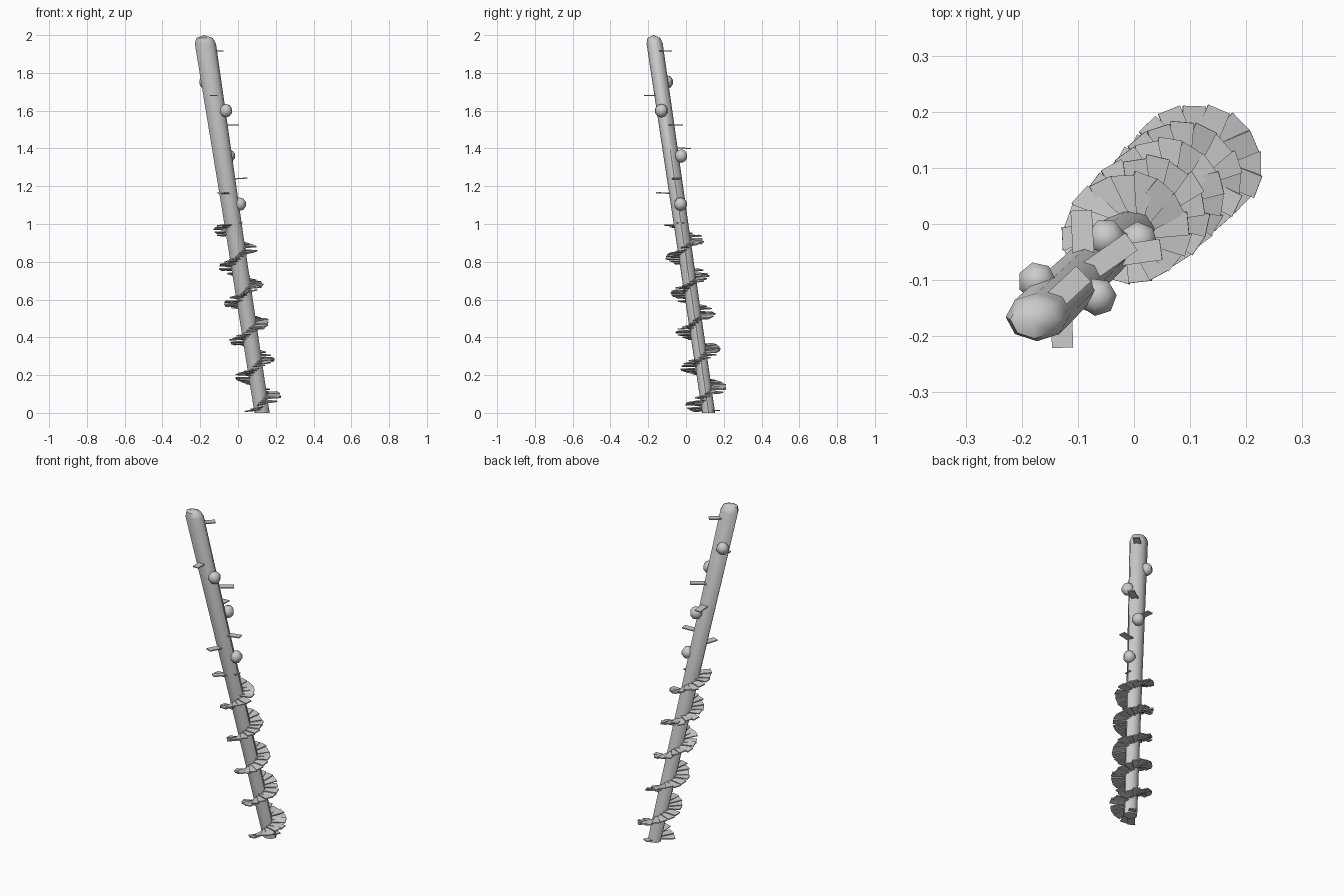
import bpy, bmesh, math, random
from mathutils import Matrix, Vector

if "Cube" in bpy.data.objects:
    bpy.data.objects.remove(bpy.data.objects["Cube"])

random.seed(4)
BOTTOM, TOP = Vector((0.127, 0.12, 0.0)), Vector((-0.175, -0.168, 1.97))


def axis(z):
    return BOTTOM.lerp(TOP, z / TOP.z)


def finish(bm, name, smooth=None):
    bmesh.ops.recalc_face_normals(bm, faces=bm.faces)
    mesh = bpy.data.meshes.new(name)
    bm.to_mesh(mesh)
    bm.free()
    obj = bpy.data.objects.new(name, mesh)
    bpy.context.collection.objects.link(obj)
    if smooth:
        bpy.ops.object.select_all(action='DESELECT')
        obj.select_set(True)
        bpy.context.view_layer.objects.active = obj
        bpy.ops.object.shade_smooth_by_angle(angle=math.radians(smooth))
    return obj


# leaning tapered pole with a domed end: (z, x radius, y radius)
bm = bmesh.new()
rings = []
for z, rx, ry in [(0.0, .040, .034), (1.0, .046, .039), (1.955, .056, .043), (1.985, .043, .034)]:
    c = axis(z)
    rings.append([bm.verts.new((c.x + rx * math.cos(i * math.tau / 8),
                                c.y + ry * math.sin(i * math.tau / 8), z)) for i in range(8)])
for low, high in zip(rings, rings[1:]):
    for i in range(8):
        bm.faces.new((low[i], low[(i + 1) % 8], high[(i + 1) % 8], high[i]))
bm.faces.new(rings[0])
tip = bm.verts.new(axis(2.0))
for i in range(8):
    bm.faces.new((rings[-1][i], rings[-1][(i + 1) % 8], tip))
finish(bm, "pole", 50)


# flat blade sticking out of the pole
def blade(bm, z, degrees, reach=0.11, tilt=0.0, roll=0.0, width=0.042):
    m = (Matrix.Translation(axis(z)) @ Matrix.Rotation(math.radians(degrees), 4, 'Z')
         @ Matrix.Rotation(math.radians(-tilt), 4, 'Y') @ Matrix.Rotation(math.radians(roll), 4, 'X')
         @ Matrix.Translation((reach / 2 + .01, 0, 0)) @ Matrix.Diagonal((reach - .02, width, .006, 1)))
    bmesh.ops.create_cube(bm, size=1, matrix=m)


# spiral of overlapping blades round the lower half
bm = bmesh.new()
for i in range(82):
    z = 0.018 + i * 0.195 / 16.2
    blade(bm, z, 360 * (z - 0.09) / 0.195, 0.112 - 0.009 * z + random.uniform(-.004, .004),
          random.uniform(-5, 5), 10 + random.uniform(-6, 6))
finish(bm, "spiral_blades")

# scattered single blades
bm = bmesh.new()
for z, angle, reach, tilt in [(1.915, 43, .105, 0), (1.68, -88, .095, 0), (1.525, 35, .125, 0),
                              (1.405, 93, .11, -3), (1.237, 8, .112, 3), (1.16, -112, .11, 3),
                              (1.005, -5, .05, 0), (0.012, 65, .06, 0)]:
    blade(bm, z, angle, reach, tilt, 0, .038)
finish(bm, "loose_blades")

# rounded knobs
bm = bmesh.new()
for x, y, z in [(.008, -.03, 1.105), (-.05, -.025, 1.36), (-.065, -.13, 1.6), (-.173, -.102, 1.752)]:
    m = Matrix.Translation((x, y, z)) @ Matrix.Rotation(x * 9, 4, 'Z')
    bmesh.ops.create_uvsphere(bm, u_segments=7, v_segments=5, radius=.036, matrix=m)
finish(bm, "knobs", 60)
